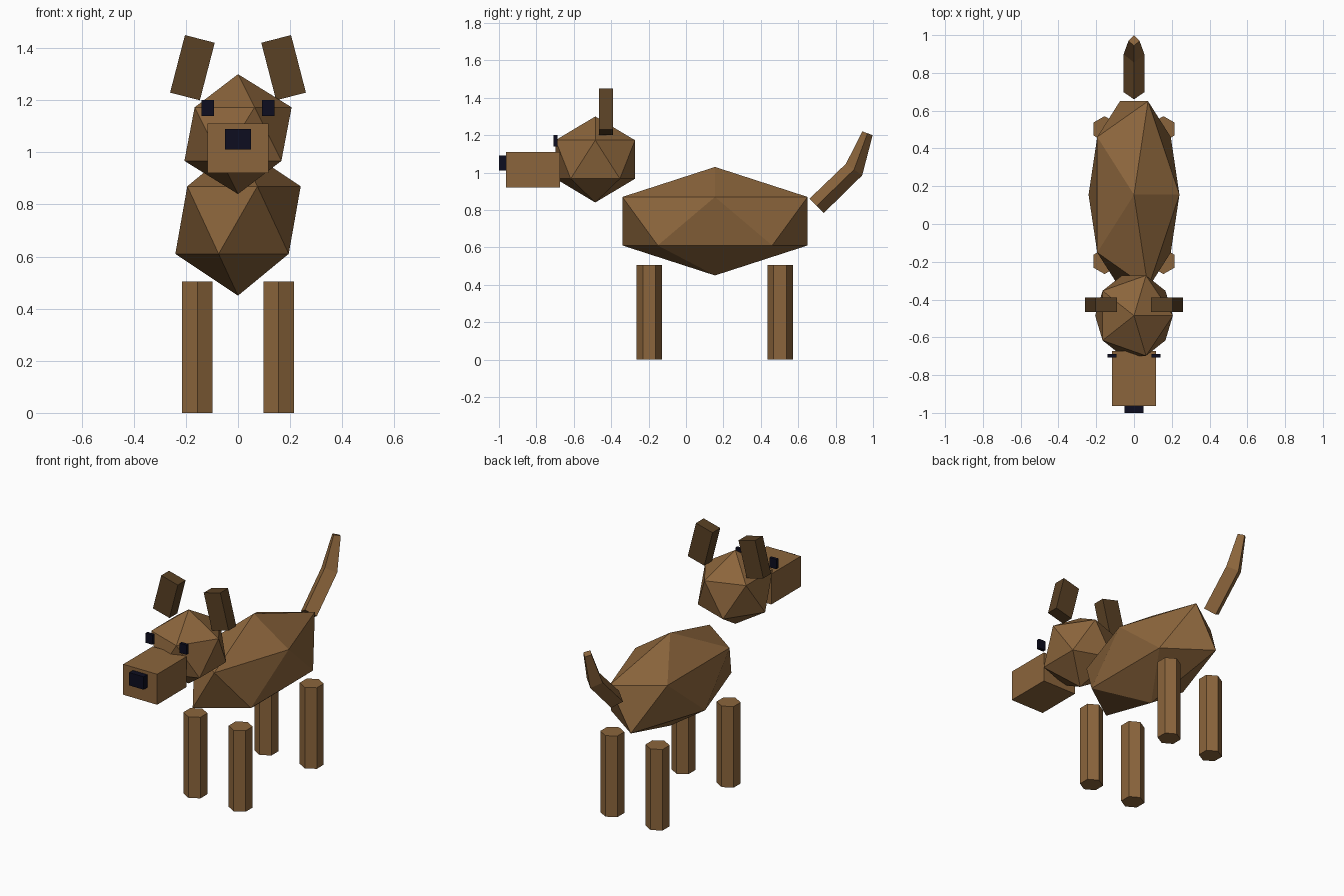
import bpy, bmesh, math
from mathutils import Matrix, Vector

default = bpy.data.objects.get("Cube")
if default:
    bpy.data.objects.remove(default, do_unlink=True)


def make_material(name, rgb):
    mat = bpy.data.materials.new(name)
    mat.use_nodes = True
    color = (*rgb, 1.0)
    mat.diffuse_color = color
    bsdf = mat.node_tree.nodes["Principled BSDF"]
    bsdf.inputs["Base Color"].default_value = color
    bsdf.inputs["Roughness"].default_value = 0.9
    return mat


brown = make_material("brown fur", (0.26, 0.13, 0.045))
dark_brown = make_material("dark brown fur", (0.10, 0.052, 0.018))
navy = make_material("dark navy", (0.004, 0.004, 0.014))


def finish(name, bm, mat, location=(0, 0, 0), tilt=0.0):
    bmesh.ops.recalc_face_normals(bm, faces=bm.faces)
    mesh = bpy.data.meshes.new(name)
    bm.to_mesh(mesh)
    bm.free()
    mesh.materials.append(mat)
    obj = bpy.data.objects.new(name, mesh)
    obj.location = location
    obj.rotation_euler.y = tilt
    bpy.context.collection.objects.link(obj)
    return obj


def ball(name, radii, location, mat):
    bm = bmesh.new()
    bmesh.ops.create_icosphere(bm, subdivisions=1, radius=1)
    bmesh.ops.scale(bm, vec=radii, verts=bm.verts)
    return finish(name, bm, mat, location)


def box(name, size, location, mat, tilt=0.0):
    bm = bmesh.new()
    bmesh.ops.create_cube(bm, size=1)
    bmesh.ops.scale(bm, vec=size, verts=bm.verts)
    return finish(name, bm, mat, location, tilt)


def leg(name, x, y, radius=0.068, height=0.505):
    # Six sides, with a corner pointing forward
    bm = bmesh.new()
    bmesh.ops.create_cone(bm, cap_ends=True, segments=6, radius1=radius,
                          radius2=radius, depth=height)
    if max(v.co.x for v in bm.verts) > radius * 0.95:
        bmesh.ops.rotate(bm, verts=bm.verts, matrix=Matrix.Rotation(math.pi / 6, 3, 'Z'))
    return finish(name, bm, brown, (x, y, height / 2))


# Body and head
ball("body", (0.269, 0.582, 0.29), (0, 0.155, 0.74), brown)
ball("head", (0.23, 0.25, 0.23), (0, -0.485, 1.07), brown)

# Muzzle and nose
box("muzzle", (0.234, 0.29, 0.19), (0, -0.818, 1.015), brown)
box("nose", (0.1, 0.04, 0.08), (0, -0.98, 1.05), navy)

# Paired parts
for side, s in (("left", 1), ("right", -1)):
    box(side + "_eye", (0.048, 0.02, 0.06), (s * 0.117, -0.698, 1.17), navy)
    box(side + "_ear", (0.118, 0.076, 0.228), (s * 0.175, -0.427, 1.325),
        dark_brown, s * math.radians(-14.5))
    leg(side + "_front_leg", s * 0.156, -0.197)
    leg(side + "_back_leg", s * 0.156, 0.503)

# Tail: diamond sections given by upper point, lower point and half width
sections = [((0.66, 0.86), (0.736, 0.783), 0.055),
            ((0.855, 1.047), (0.942, 0.985), 0.055),
            ((0.943, 1.22), (0.998, 1.2), 0.029)]
bm = bmesh.new()
rings = []
for upper, lower, half in sections:
    top, bottom = Vector((0, *upper)), Vector((0, *lower))
    middle, out = (top + bottom) / 2, Vector((half, 0, 0))
    rings.append([bm.verts.new(p) for p in (top, middle + out, bottom, middle - out)])
for a, b in zip(rings, rings[1:]):
    for i in range(4):
        j = (i + 1) % 4
        bm.faces.new((a[i], a[j], b[j], b[i]))
bm.faces.new(rings[0])
bm.faces.new(rings[-1])
finish("tail", bm, brown)
